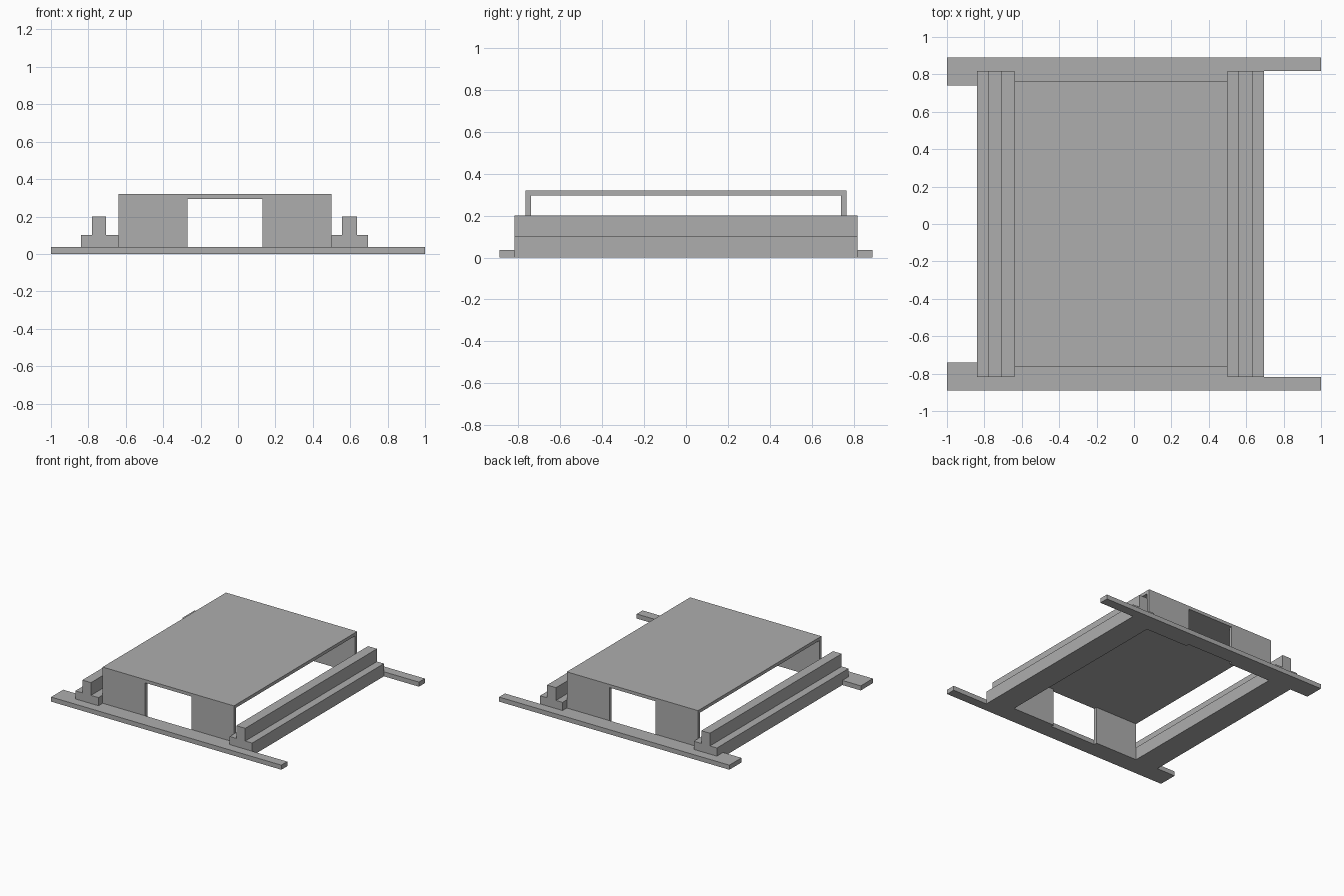
import bpy
import bmesh
from mathutils import Vector

cube = bpy.data.objects.get("Cube")
if cube:
    bpy.data.objects.remove(cube)

grey = bpy.data.materials.new("plain grey")
grey.use_nodes = True
colour = (0.42, 0.42, 0.42, 1)
grey.diffuse_color = colour
grey.node_tree.nodes["Principled BSDF"].inputs["Base Color"].default_value = colour


def extrude(name, points, offset):
    """Extrude a flat outline of 3D points by an offset vector."""
    bm = bmesh.new()
    face = bm.faces.new([bm.verts.new(p) for p in points])
    result = bmesh.ops.extrude_face_region(bm, geom=[face])
    moved = [g for g in result["geom"] if isinstance(g, bmesh.types.BMVert)]
    bmesh.ops.translate(bm, verts=moved, vec=Vector(offset))
    bmesh.ops.recalc_face_normals(bm, faces=bm.faces)
    mesh = bpy.data.meshes.new(name)
    bm.to_mesh(mesh)
    bm.free()
    mesh.materials.append(grey)
    obj = bpy.data.objects.new(name, mesh)
    bpy.context.collection.objects.link(obj)
    return obj


# Shared dimensions
LEFT, RIGHT = -0.64, 0.50           # canopy sides
WALL_OUT, WALL_IN = 0.765, 0.74     # end wall thickness
ROOF_LOW, ROOF_TOP = 0.295, 0.32
DOOR_LEFT, DOOR_RIGHT = -0.27, 0.13
RAIL_END, STRIP_EDGE, STRIP_TOP = 0.817, 0.89, 0.036
RAIL_OUT_LEFT = -0.84

# Stepped rails along both sides
for name, x0, x1, t0, t1 in (
        ("right_rail", RAIL_OUT_LEFT, LEFT, -0.78, -0.705),
        ("left_rail", RIGHT, 0.695, 0.557, 0.635)):
    outline = [(x0, 0), (x1, 0), (x1, 0.1), (t1, 0.1),
               (t1, 0.2), (t0, 0.2), (t0, 0.1), (x0, 0.1)]
    extrude(name, [(x, -RAIL_END, z) for x, z in outline], (0, 2 * RAIL_END, 0))

for end, s in (("front", -1), ("back", 1)):
    # Ground strip, wider at one end and reaching in to the wall
    outline = [(-1, STRIP_EDGE), (1, STRIP_EDGE), (1, RAIL_END),
               (RIGHT, RAIL_END), (RIGHT, WALL_OUT), (LEFT, WALL_OUT),
               (LEFT, RAIL_END), (RAIL_OUT_LEFT, RAIL_END),
               (RAIL_OUT_LEFT, WALL_IN), (-1, WALL_IN)]
    extrude(end + "_strip", [(x, s * y, 0) for x, y in outline], (0, 0, STRIP_TOP))

    # End wall panels either side of the doorway
    for side, x0, x1 in (("right", LEFT, DOOR_LEFT), ("left", DOOR_RIGHT, RIGHT)):
        outline = [(x0, 0), (x1, 0), (x1, ROOF_LOW), (x0, ROOF_LOW)]
        extrude(f"{end}_{side}_wall", [(x, s * WALL_OUT, z) for x, z in outline],
                (0, s * (WALL_IN - WALL_OUT), 0))

# Flat roof
extrude("roof", [(LEFT, -WALL_OUT, ROOF_LOW), (RIGHT, -WALL_OUT, ROOF_LOW),
                 (RIGHT, WALL_OUT, ROOF_LOW), (LEFT, WALL_OUT, ROOF_LOW)],
        (0, 0, ROOF_TOP - ROOF_LOW))
